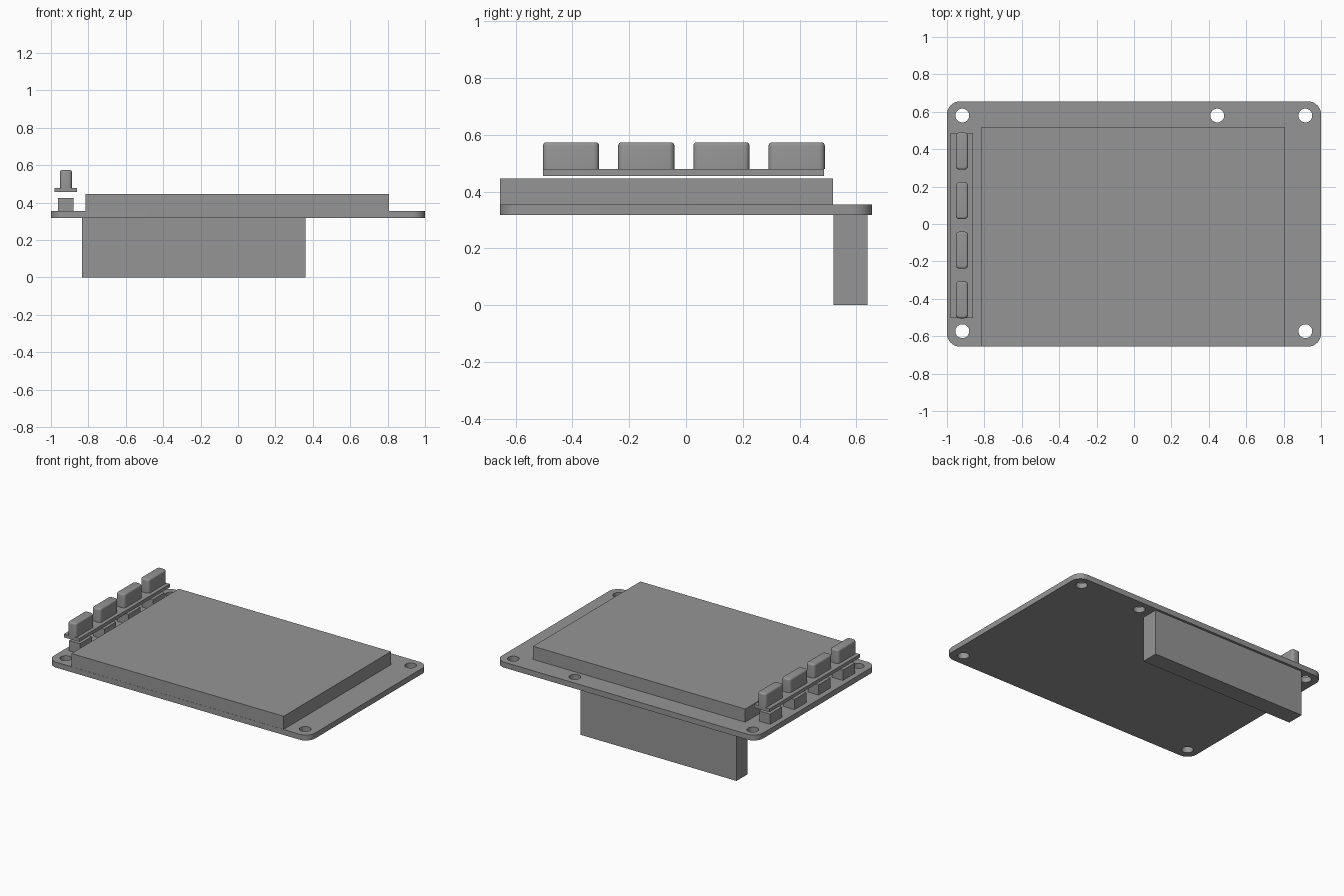
import bpy
import bmesh
from math import cos, sin, pi, radians

cube = bpy.data.objects.get("Cube")
if cube:
    bpy.data.objects.remove(cube, do_unlink=True)

# Single grey finish
grey = bpy.data.materials.new("plain_grey")
grey.use_nodes = True
colour = (0.3, 0.3, 0.3, 1)
grey.diffuse_color = colour
grey.node_tree.nodes["Principled BSDF"].inputs["Base Color"].default_value = colour


def add_object(name, mesh, smooth=False):
    mesh.materials.clear()
    mesh.materials.append(grey)
    obj = bpy.data.objects.new(name, mesh)
    bpy.context.collection.objects.link(obj)
    if smooth:
        bpy.ops.object.select_all(action='DESELECT')
        obj.select_set(True)
        bpy.context.view_layer.objects.active = obj
        bpy.ops.object.shade_smooth_by_angle(angle=radians(35))
    return obj


def box(name, x, y, z, upright=0, top=0):
    """Box from (min, max) ranges, with optional rounded upright and top edges."""
    bm = bmesh.new()
    bmesh.ops.create_cube(bm, size=1)
    for v in bm.verts:
        v.co = [r[0] if c < 0 else r[1] for c, r in zip(v.co, (x, y, z))]
    if upright:
        edges = [e for e in bm.edges if abs(e.verts[0].co.z - e.verts[1].co.z) > 1e-4]
        bmesh.ops.bevel(bm, geom=edges, offset=upright, segments=5,
                        profile=0.5, affect='EDGES')
    if top:
        edges = [e for e in bm.edges if all(v.co.z > z[1] - 1e-4 for v in e.verts)]
        bmesh.ops.bevel(bm, geom=edges, offset=top, segments=4,
                        profile=0.5, affect='EDGES')
    bmesh.ops.recalc_face_normals(bm, faces=bm.faces)
    mesh = bpy.data.meshes.new(name)
    bm.to_mesh(mesh)
    bm.free()
    return add_object(name, mesh, smooth=bool(upright))


def arc(cx, cy, r, start, sweep, steps):
    return [(cx + r * cos(start + sweep * i / steps),
             cy + r * sin(start + sweep * i / steps)) for i in range(steps + 1)]


# Circuit board: rounded rectangle outline with five mounting holes
HALF_Y, CORNER = 0.656, 0.07
outline = []
for i, (sx, sy) in enumerate([(1, 1), (-1, 1), (-1, -1), (1, -1)]):
    outline += arc(sx * (1 - CORNER), sy * (HALF_Y - CORNER), CORNER,
                   i * pi / 2, pi / 2, 8)
holes = [(-0.918, 0.58), (0.445, 0.58), (0.916, 0.58), (-0.918, -0.573), (0.916, -0.573)]
loops = [outline] + [arc(hx, hy, 0.037, 0, 2 * pi, 32)[:-1] for hx, hy in holes]

curve = bpy.data.curves.new("board_outline", 'CURVE')
curve.dimensions = '2D'
curve.fill_mode = 'BOTH'
curve.extrude = 0.019
for loop in loops:
    spline = curve.splines.new('POLY')
    spline.points.add(len(loop) - 1)
    for p, (px, py) in zip(spline.points, loop):
        p.co = (px, py, 0, 1)
    spline.use_cyclic_u = True
helper = bpy.data.objects.new("board_helper", curve)
bpy.context.collection.objects.link(helper)
bpy.context.view_layer.update()
mesh = bpy.data.meshes.new_from_object(
    helper.evaluated_get(bpy.context.evaluated_depsgraph_get()))
bpy.data.objects.remove(helper, do_unlink=True)
bm = bmesh.new()
bm.from_mesh(mesh)
bmesh.ops.remove_doubles(bm, verts=bm.verts, dist=1e-5)
bmesh.ops.recalc_face_normals(bm, faces=bm.faces)
bm.to_mesh(mesh)
bm.free()
board = add_object("circuit_board", mesh, smooth=True)
board.location.z = 0.336

# Display panel above, connector below
box("display_panel", (-0.816, 0.808), (-0.655, 0.518), (0.355, 0.446))
box("pin_connector", (-0.835, 0.36), (0.52, 0.64), (0, 0.317))

# Button strip floating over the switches
box("button_strip", (-0.98, -0.862), (-0.503, 0.487), (0.456, 0.479))
for i in range(4):
    cy = -0.405 + i * 0.265
    box(f"switch_body_{i + 1}", (-0.963, -0.88), (cy - 0.065, cy + 0.065), (0.355, 0.426))
    box(f"button_cap_{i + 1}", (-0.953, -0.887), (cy - 0.099, cy + 0.099),
        (0.479, 0.574), upright=0.02, top=0.012)
